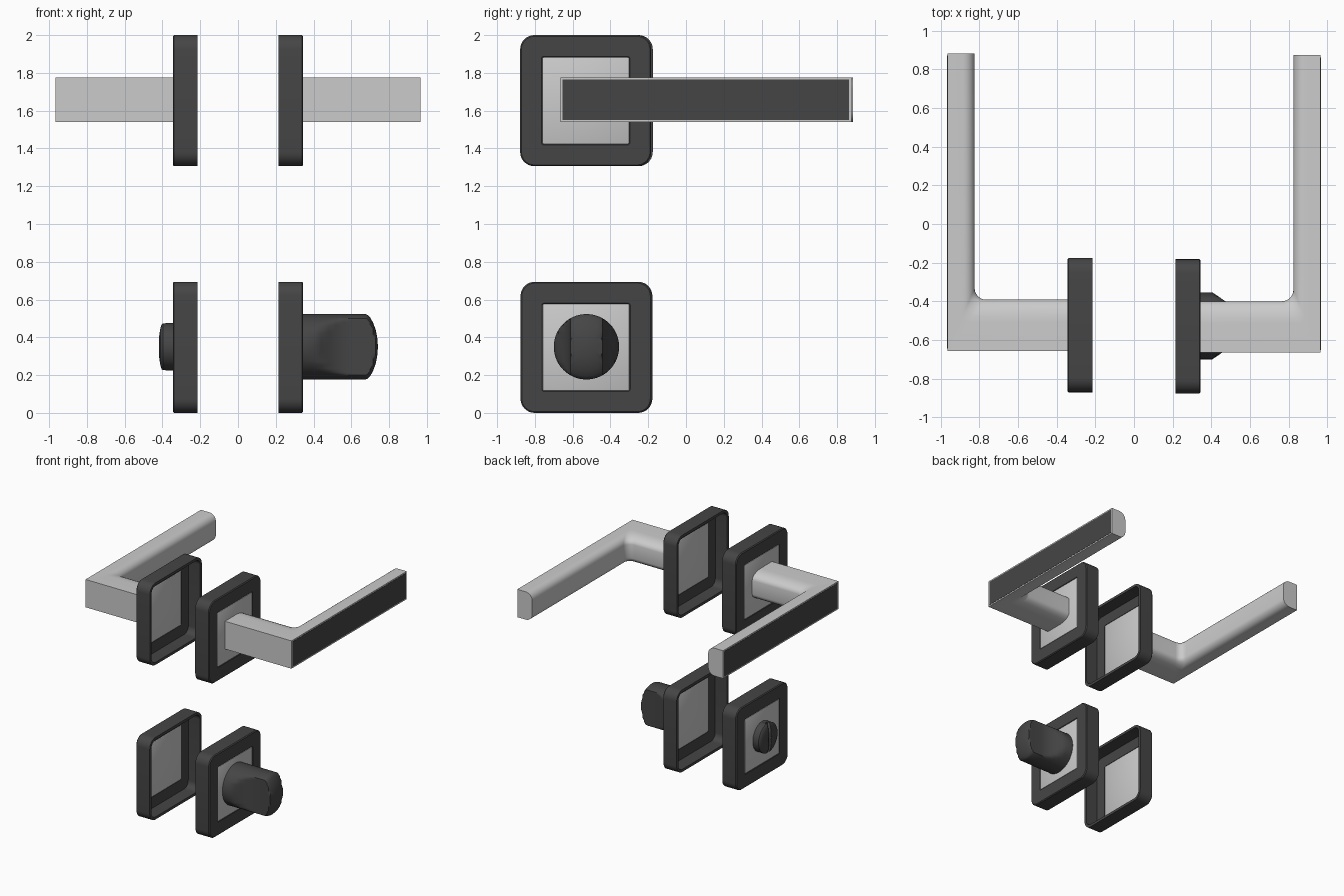
import bpy, bmesh, math
from math import sin, cos, pi

if "Cube" in bpy.data.objects:
    bpy.data.objects.remove(bpy.data.objects["Cube"])

dark = bpy.data.materials.new("dark_finish")
dark.diffuse_color = (0.06, 0.06, 0.06, 1)
dark.use_nodes = True
dark.node_tree.nodes["Principled BSDF"].inputs["Base Color"].default_value = dark.diffuse_color


def finish(name, bm, mat=None, angle=35):
    bmesh.ops.remove_doubles(bm, verts=bm.verts, dist=1e-5)
    bmesh.ops.recalc_face_normals(bm, faces=bm.faces)
    me = bpy.data.meshes.new(name)
    bm.to_mesh(me)
    bm.free()
    ob = bpy.data.objects.new(name, me)
    bpy.context.collection.objects.link(ob)
    if mat:
        me.materials.append(mat)
    bpy.ops.object.select_all(action='DESELECT')
    ob.select_set(True)
    bpy.context.view_layer.objects.active = ob
    bpy.ops.object.shade_smooth_by_angle(angle=math.radians(angle))
    return ob


def loft(loops, closed=False, caps=True):
    """Skin equal-length point loops into one mesh."""
    bm = bmesh.new()
    rings = [[bm.verts.new(p) for p in lp] for lp in loops]
    n = len(rings[0])
    pairs = list(zip(rings, rings[1:])) + ([(rings[-1], rings[0])] if closed else [])
    for a, b in pairs:
        for i in range(n):
            j = (i + 1) % n
            bm.faces.new((a[i], a[j], b[j], b[i]))
    if caps and not closed:
        bm.faces.new(rings[0])
        bm.faces.new(rings[-1])
    return bm


def box(name, lo, hi, mat=None, bevel=0.0):
    bm = bmesh.new()
    bmesh.ops.create_cube(bm, size=1)
    for v in bm.verts:
        v.co = [(a + b) / 2 + c * (b - a) for a, b, c in zip(lo, hi, v.co)]
    if bevel:
        bmesh.ops.bevel(bm, geom=bm.edges[:], offset=bevel, segments=2,
                        profile=0.5, affect='EDGES')
    return finish(name, bm, mat)


def rounded_square(x, cy, cz, half, r, seg=8):
    pts = []
    for k, (sy, sz) in enumerate(((1, 1), (-1, 1), (-1, -1), (1, -1))):
        for i in range(seg + 1):
            a = (k + i / seg) * pi / 2
            pts.append((x, cy + sy * (half - r) + r * cos(a), cz + sz * (half - r) + r * sin(a)))
    return pts


def rosette(name, s, cy, cz):
    # hollow dark frame, open towards the door
    prof = [(.347, .075, .215), (.347, .075, .338), (.340, .068, .345), (.234, .012, .345),
            (.230, .010, .341), (.230, .010, .325), (.325, .055, .325), (.325, .055, .215)]
    finish(name + "_frame", loft([rounded_square(s * x, cy, cz, h, r) for h, r, x in prof],
                                 closed=True), dark)
    # light centre plate
    xs = sorted((s * .325, s * .344))
    box(name + "_plate", (xs[0], cy - .23, cz - .23), (xs[1], cy + .23, cz + .23), bevel=.006)


def lever(name, s, dy):
    X, Y, Z, H = .965, -.665 + dy, 1.6575, .1175
    # flat outer side, rounded inner side: (fraction of depth, height)
    prof = [(0, -H), ]
    prof += [(.57 + .43 * sin(a * pi / 12), -H + .06 * (1 - cos(a * pi / 12))) for a in range(7)]
    prof += [(t, -z) for t, z in prof[::-1]]

    def ring(place):
        return [(s * p[0], p[1], Z + z) for p, z in ((place(t), z) for t, z in prof)]
    loops = [ring(lambda t: (.335, Y + .265 * t))]
    for k in range(7):                      # mitred bend with a filleted inner corner
        a = k * pi / 12
        loops.append(ring(lambda t: (X - .14 * t - .06 * t * (1 - sin(a)),
                                     Y + .265 * t + .06 * t * (1 - cos(a)))))
    loops.append(ring(lambda t: (X - .14 * t, .875 + dy)))
    finish(name, loft(loops))
    # dark inlay on the outer face
    xs = sorted((s * .955, s * .967))
    box(name + "_inlay", (xs[0], Y + .012, Z - H + .011), (xs[1], .863 + dy, Z + H - .011), dark)


def turned(name, s, cy, cz, stations, n=96):
    """Round body whose width is clamped in y: stations of (x, radius, half width)."""
    loops = []
    for x, r, w in stations:
        loops.append([(s * x, cy + max(-w, min(w, r * cos(2 * pi * i / n))),
                       cz + r * sin(2 * pi * i / n)) for i in range(n)])
    return finish(name, loft(loops), dark)


for s, side, dy in ((1, "right", 0), (-1, "left", .008)):
    rosette(side + "_upper_rosette", s, -.531 + dy, 1.653)
    rosette(side + "_lower_rosette", s, -.529 + dy / 2, .347)
    lever(side + "_lever", s, dy)

# thumb turn: round base narrowing to a flat grip with domed end
turned("thumb_turn", 1, -.527, .35,
       [(.335, .173, .173), (.405, .173, .173), (.44, .173, .15), (.48, .173, .122),
        (.52, .173, .102), (.56, .173, .09), (.60, .173, .085), (.675, .173, .085),
        (.688, .168, .085), (.70, .155, .085), (.715, .128, .085), (.729, .09, .085),
        (.737, .05, .05), (.74, .012, .012)])

# slotted emergency release on the other side
release = turned("slotted_release", -1, -.525, .35,
                 [(.335, .125, 1), (.398, .125, 1), (.405, .119, 1), (.412, .095, 1),
                  (.417, .06, 1), (.419, .015, 1)])
cutter = box("slot_cutter", (-.5, -.54, .2), (-.385, -.51, .5))
cutter.hide_render = True
mod = release.modifiers.new("slot", 'BOOLEAN')
mod.operation = 'DIFFERENCE'
mod.object = cutter
bpy.context.view_layer.objects.active = release
bpy.ops.object.modifier_apply(modifier="slot")
bpy.data.objects.remove(cutter)
